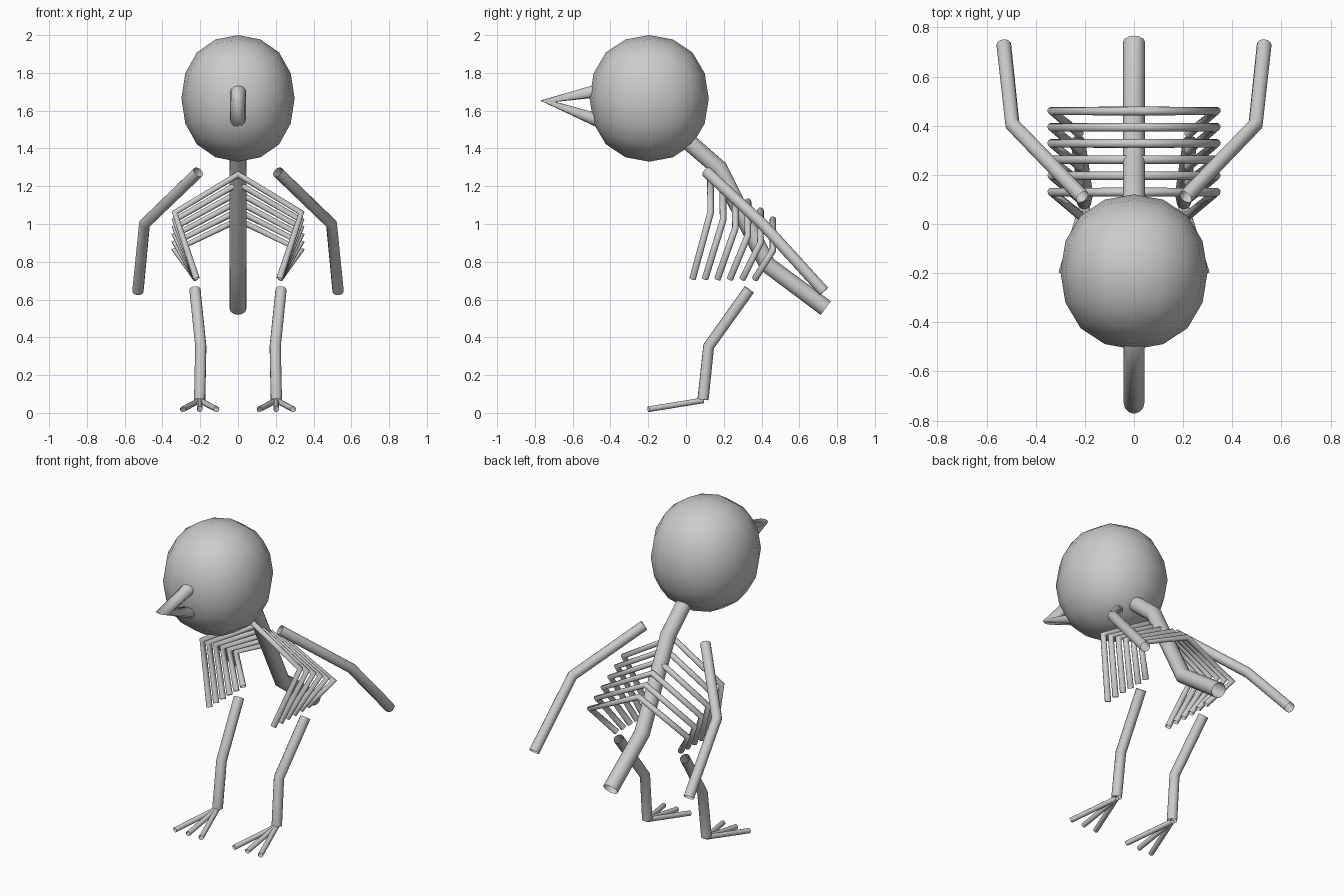
import bpy

if "Cube" in bpy.data.objects:
    bpy.data.objects.remove(bpy.data.objects["Cube"])


def tube(name, paths, radius):
    """Round open-ended tube following one or more straight-segment paths."""
    cu = bpy.data.curves.new(name, 'CURVE')
    cu.dimensions = '3D'
    cu.bevel_depth = radius
    cu.bevel_resolution = 4
    for pts in paths:
        sp = cu.splines.new('POLY')
        sp.points.add(len(pts) - 1)
        for p, co in zip(sp.points, pts):
            p.co = (*co, 1)
    ob = bpy.data.objects.new(name, cu)
    bpy.context.collection.objects.link(ob)
    return ob


def flip(pts):
    return [(-x, y, z) for x, y, z in pts]


# Head: subdivided cube stretched into an egg-like ball
bpy.ops.mesh.primitive_cube_add(size=2, location=(0, -0.195, 1.665))
head = bpy.context.object
head.name = "head"
head.scale = (0.357, 0.376, 0.399)
sub = head.modifiers.new("round", 'SUBSURF')
sub.levels = sub.render_levels = 2
bpy.ops.object.shade_smooth()

# Beak: one sharply folded tube
tube("beak", [[(0, -0.39, 1.72), (0, -0.73, 1.65), (0, -0.39, 1.52)]], 0.042)

# Neck, spine and tail
tube("spine", [[(0, -0.05, 1.49), (0, 0.175, 1.295),
                (0, 0.43, 0.785), (0, 0.74, 0.555)]], 0.045)

# Rib cage: six ribs stepping back and down
for i in range(6):
    y = 0.13 + 0.066 * i
    side = [(0.335, y, 1.06 - 0.04 * i), (0.22, y - 0.095, 0.71)]
    apex = (0, y, 1.262 - 0.048 * i)
    tube(f"rib_{i + 1}", [flip(side)[::-1] + [apex] + side], 0.018)

# Wings, legs and toes, mirrored left and right
wing = [(0.21, 0.11, 1.275), (0.495, 0.405, 1.0), (0.53, 0.73, 0.643)]
leg = [(0.228, 0.335, 0.653), (0.197, 0.12, 0.352), (0.203, 0.09, 0.07)]
toes = [[(0.203, 0.09, 0.066), (0.203 + dx, -0.2, 0.019)]
        for dx in (-0.09, 0, 0.09)]
for label, fn in (("right", list), ("left", flip)):
    tube("wing_" + label, [fn(wing)], 0.03)
    tube("leg_" + label, [fn(leg)], 0.03)
    tube("toes_" + label, [fn(t) for t in toes], 0.015)
